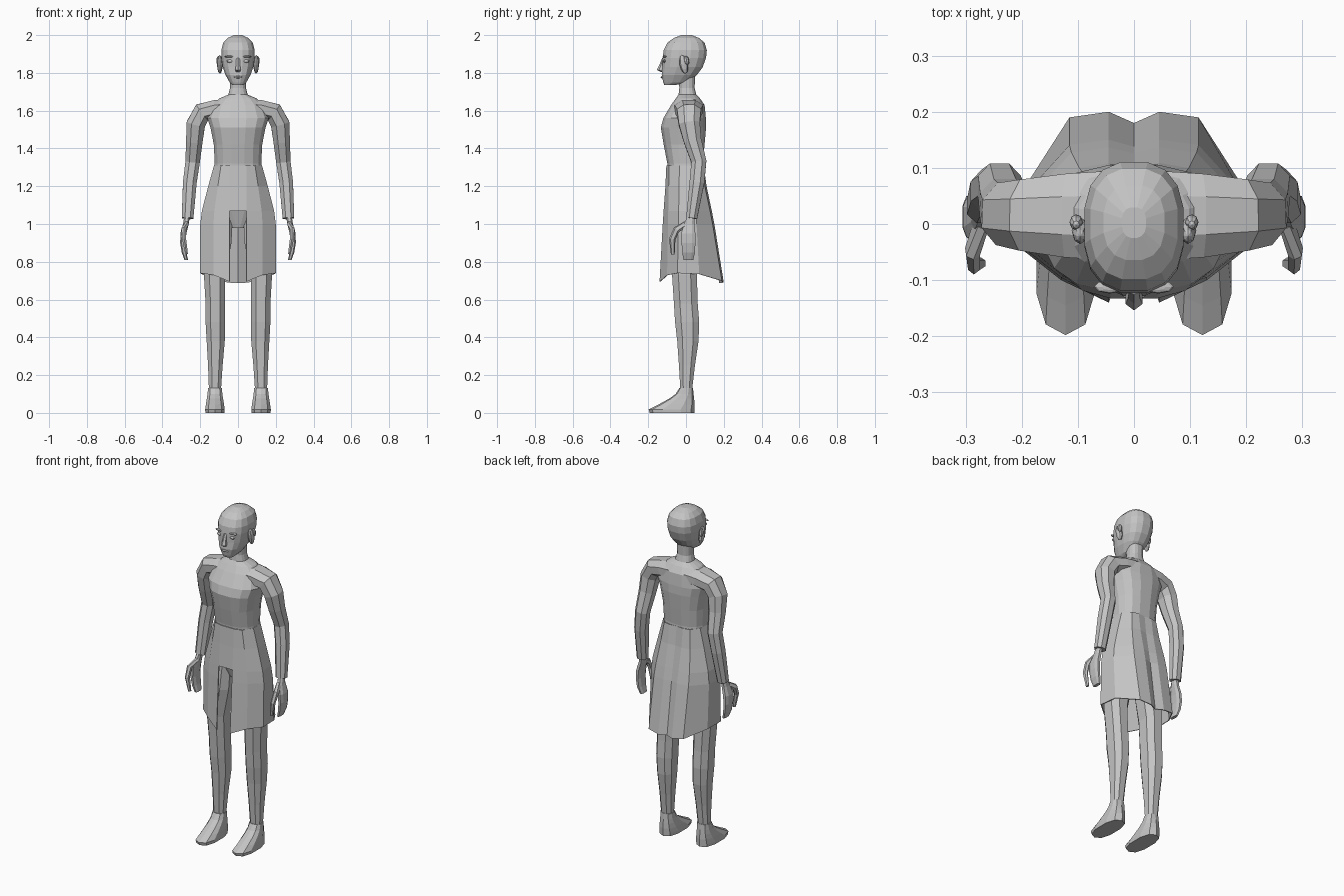
import bpy
import bmesh
from math import cos, sin, pi, copysign
from mathutils import Vector, Matrix

if "Cube" in bpy.data.objects:
    bpy.data.objects.remove(bpy.data.objects["Cube"])

grey = bpy.data.materials.new("plain grey")
grey.use_nodes = True
COLOUR = (0.55, 0.55, 0.55, 1)
grey.diffuse_color = COLOUR
grey.node_tree.nodes["Principled BSDF"].inputs["Base Color"].default_value = COLOUR
SIDES = {"left": 1, "right": -1}


def finish(name, bm):
    bmesh.ops.recalc_face_normals(bm, faces=bm.faces)
    mesh = bpy.data.meshes.new(name)
    bm.to_mesh(mesh)
    bm.free()
    mesh.materials.append(grey)
    obj = bpy.data.objects.new(name, mesh)
    bpy.context.collection.objects.link(obj)
    return obj


def bridge(name, rings):
    """Join equal rings of points into a capped body."""
    bm = bmesh.new()
    rows = [[bm.verts.new(p) for p in ring] for ring in rings]
    n = len(rows[0])
    for low, high in zip(rows, rows[1:]):
        for i in range(n):
            j = (i + 1) % n
            bm.faces.new((low[i], low[j], high[j], high[i]))
    bm.faces.new(rows[0])
    bm.faces.new(rows[-1])
    return finish(name, bm)


def unit_ring(n, power):
    """Rounded-square outline, with a flat side to the front."""
    for k in range(n):
        a = 2 * pi * (k + 0.5) / n
        yield [copysign(abs(t) ** power, t) for t in (cos(a), sin(a))]


def stack(name, levels, n=12, power=0.8, side=1):
    """Level rings given as: height, centre x, half width, front y, back y."""
    rings = []
    for z, x, half, front, back in levels:
        mid, depth = (front + back) / 2, (back - front) / 2
        rings.append([(side * (x + half * u), mid + depth * v, z)
                      for u, v in unit_ring(n, power)])
    return bridge(name, rings)


def limb(name, stations, n=8, side=1):
    """Rings across a path: x, y, z, sideways radius, fore-and-aft radius."""
    points = [Vector(s[:3]) for s in stations]
    rings = []
    for i, s in enumerate(stations):
        along = points[min(i + 1, len(points) - 1)] - points[max(i - 1, 0)]
        across = along.cross(Vector((0, 1, 0))).normalized()
        deep = across.cross(along).normalized()
        ring = [points[i] + across * u * s[3] + deep * v * s[4]
                for u, v in unit_ring(n, 0.9)]
        rings.append([(side * p.x, p.y, p.z) for p in ring])
    return bridge(name, rings)


def pebble(name, centre, radii, turn=0, segments=8):
    """Small faceted ellipsoid."""
    bm = bmesh.new()
    bmesh.ops.create_uvsphere(bm, u_segments=segments, v_segments=6, radius=1)
    place = (Matrix.Translation(centre) @ Matrix.Rotation(turn, 4, 'X')
             @ Matrix.Diagonal((*radii, 1)))
    bmesh.ops.transform(bm, matrix=place, verts=bm.verts)
    return finish(name, bm)


# Torso from pelvis to neck
stack("torso", [
    (0.98, 0, .04, -.04, .04),
    (1.07, 0, .13, -.07, .08),
    (1.2, 0, .135, -.09, .095),
    (1.32, 0, .125, -.1, .09),
    (1.42, 0, .13, -.12, .1),
    (1.51, 0, .148, -.135, .108),
    (1.56, 0, .165, -.122, .107),
    (1.63, 0, .14, -.08, .1),
    (1.665, 0, .1, -.055, .075),
    (1.685, 0, .052, -.04, .055),
    (1.72, 0, .043, -.036, .046),
    (1.8, 0, .045, -.04, .05)], n=16)

# Head and nose
stack("head", [
    (1.735, 0, .03, -.115, -.06),
    (1.75, 0, .045, -.122, .015),
    (1.79, 0, .068, -.13, .06),
    (1.83, 0, .082, -.126, .09),
    (1.88, 0, .09, -.125, .108),
    (1.92, 0, .09, -.12, .112),
    (1.96, 0, .079, -.1, .1),
    (1.985, 0, .055, -.065, .07),
    (2.0, 0, .022, -.025, .03)], n=16)
stack("nose", [
    (1.805, 0, .012, -.132, -.1),
    (1.816, 0, .017, -.154, -.1),
    (1.84, 0, .012, -.142, -.1),
    (1.88, 0, .01, -.126, -.1)], n=6)
pebble("mouth", (0, -.125, 1.777), (.024, .009, .006))

# Skirt half outlines, from the front opening round to the back pleat
WAIST = [(.045, -.104), (.09, -.09), (.127, -.035), (.122, .04),
         (.085, .085), (.045, .094), (0, .09)]
HEM = [(.045, -.14, .695), (.13, -.1, .73), (.2, -.045, .74), (.192, .07, .735),
       (.115, .19, .7), (.045, .2, .69), (0, .18, .688)]
# Height, amount of widening, amount of deepening
LEVELS = [(1.31, 0, 0), (1.2, .42, .14), (1.07, .88, .4), (1.0, 1, .53), (None, 1, 1)]

bm = bmesh.new()
rows = []
for z, wide, deep in LEVELS:
    half = [Vector((w[0] + (h[0] - w[0]) * wide, w[1] + (h[1] - w[1]) * deep,
                    z or h[2])) for w, h in zip(WAIST, HEM)]
    mirrored = [Vector((-p.x, p.y, p.z)) for p in reversed(half[:-1])]
    rows.append([bm.verts.new(p) for p in half + mirrored])
for r, (high, low) in enumerate(zip(rows, rows[1:])):
    n = len(high)
    # The front strip stops early, leaving the opening
    for i in range(n if r < 2 else n - 1):
        j = (i + 1) % n
        bm.faces.new((high[i], high[j], low[j], low[i]))
skirt = finish("skirt", bm)
cloth = skirt.modifiers.new("cloth thickness", 'SOLIDIFY')
cloth.thickness = 0.005

for label, side in SIDES.items():
    # Face details
    pebble(label + "_eye", (side * .041, -.113, 1.862), (.02, .009, .009))
    pebble(label + "_brow", (side * .043, -.112, 1.886), (.028, .012, .006))
    pebble(label + "_ear", (side * .096, -.012, 1.845), (.015, .022, .05), .2)
    pebble(label + "_ear_lobe", (side * .103, .003, 1.865), (.012, .014, .025), .2)

    # Shoulder and arm in one sleeve
    limb(label + "_arm", [
        (.05, .015, 1.615, .05, .085),
        (.12, .015, 1.608, .052, .08),
        (.19, .016, 1.59, .056, .068),
        (.223, .018, 1.53, .053, .06),
        (.231, .035, 1.44, .047, .05),
        (.24, .068, 1.33, .041, .043),
        (.255, .058, 1.22, .039, .042),
        (.267, .03, 1.03, .033, .031)], side=side)

    # Hand with a separate thumb
    stack(label + "_hand", [
        (1.05, .268, .016, .01, .048),
        (1.0, .276, .016, -.012, .046),
        (.95, .289, .017, -.028, .052),
        (.9, .292, .015, -.026, .052),
        (.85, .286, .013, -.022, .05),
        (.81, .274, .01, -.015, .04)], n=8, side=side)
    limb(label + "_thumb", [
        (.272, 0, 1.0, .013, .018),
        (.288, -.05, .97, .014, .018),
        (.285, -.073, .92, .012, .017),
        (.272, -.07, .84, .008, .01)], n=6, side=side)

    # Leg
    stack(label + "_leg", [
        (1.06, .088, .065, -.07, .07),
        (.9, .105, .075, -.08, .07),
        (.73, .124, .06, -.078, .062),
        (.58, .12, .055, -.068, .066),
        (.48, .12, .055, -.062, .074),
        (.38, .118, .051, -.05, .07),
        (.25, .12, .041, -.04, .05),
        (.12, .122, .034, -.032, .034)], n=8, side=side)

    # Foot
    stack(label + "_foot", [
        (0, .122, .053, -.192, .045),
        (.018, .122, .054, -.198, .046),
        (.045, .122, .05, -.145, .046),
        (.075, .122, .045, -.09, .043),
        (.1, .122, .041, -.055, .04),
        (.132, .122, .038, -.035, .037)], n=10, side=side)
